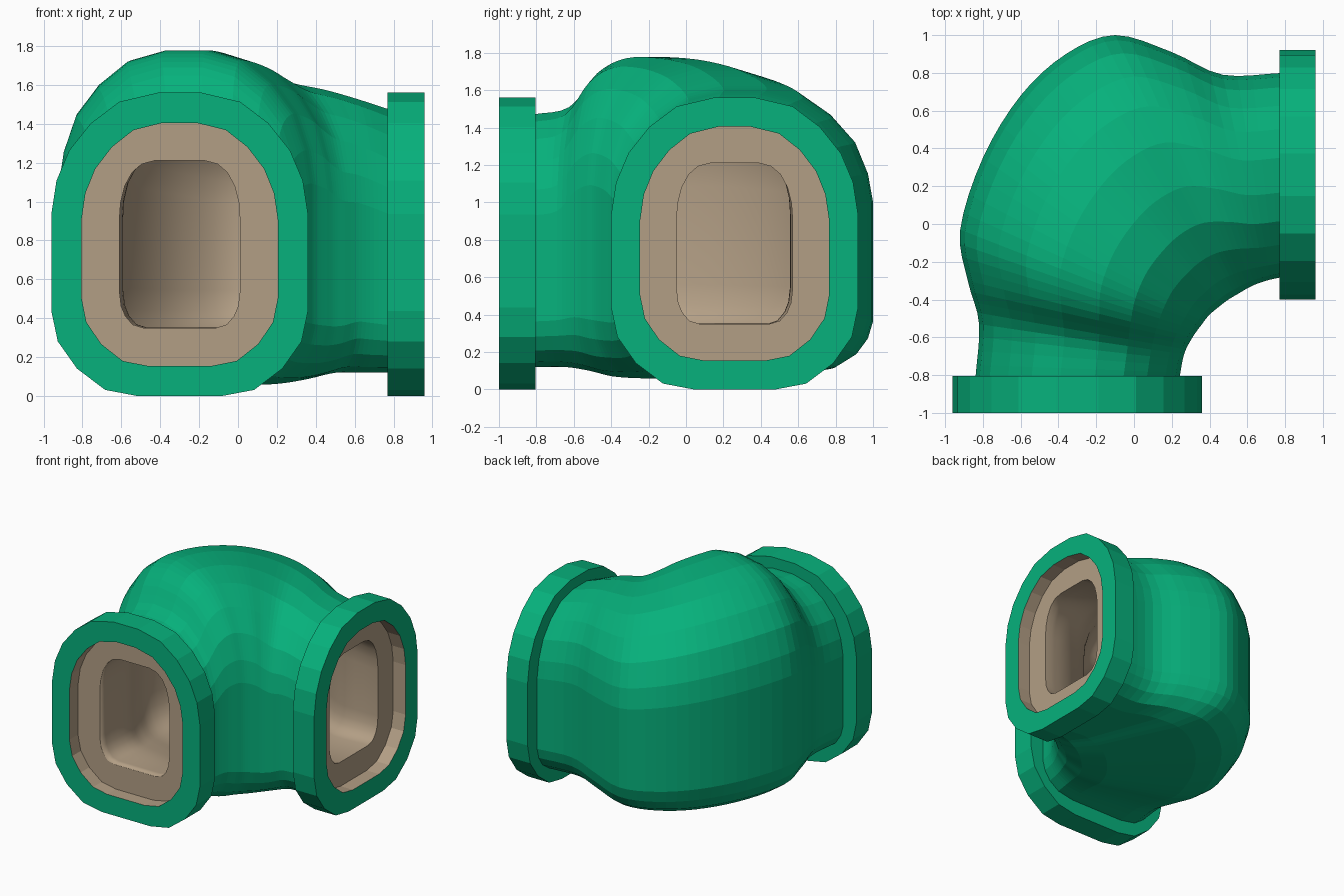
import bpy, bmesh
from mathutils import Vector

cube = bpy.data.objects.get("Cube")
if cube:
    bpy.data.objects.remove(cube, do_unlink=True)


def material(name, colour):
    m = bpy.data.materials.new(name)
    m.use_nodes = True
    m.diffuse_color = (*colour, 1)
    m.node_tree.nodes["Principled BSDF"].inputs["Base Color"].default_value = (*colour, 1)
    return m


GREEN = material("pipe green", (0.002, 0.44, 0.2))
BEIGE = material("lining beige", (0.45, 0.345, 0.235))

# Half outlines from bottom to top: (fraction of half width, fraction of height)
WIDE = [(.33, 0), (.58, .02), (.80, .09), (.95, .18), (1, .28), (1, .60),
        (.96, .71), (.86, .81), (.69, .90), (.47, .97), (.17, 1)]
BODY = [(.45, 0), (.71, .02), (.87, .065), (.96, .12), (1, .18), (1, .60),
        (.96, .70), (.86, .81), (.68, .90), (.45, .97), (.17, 1)]
TIGHT = [(.6, 0), (.78, .02), (.9, .07), (.97, .13), (1, .22), (1, .65),
         (.98, .75), (.91, .85), (.79, .93), (.63, .98), (.42, 1)]


def ring(outer, inner, low, high, shape):
    """Closed upright outline spanning two points of the plan."""
    outer, inner = Vector(outer), Vector(inner)
    mid, half = (outer + inner) / 2, (inner - outer) / 2
    pts = shape + [(-t, h) for t, h in reversed(shape)]
    return [(*(mid + half * t), low + h * (high - low)) for t, h in pts]


def closed_loft(name, rings, is_beige, smooth_beige=False):
    """Skin the rings in order and join the last one to the first."""
    bm = bmesh.new()
    rows = [[bm.verts.new(p) for p in r] for r in rings]
    n = len(rows[0])
    for k, row in enumerate(rows):
        nxt = rows[(k + 1) % len(rows)]
        for j in range(n):
            f = bm.faces.new((row[j], row[(j + 1) % n], nxt[(j + 1) % n], nxt[j]))
            f.material_index = int(is_beige(k))
            f.smooth = smooth_beige and is_beige(k)
    bmesh.ops.recalc_face_normals(bm, faces=bm.faces)
    me = bpy.data.meshes.new(name)
    bm.to_mesh(me)
    bm.free()
    me.materials.append(GREEN)
    me.materials.append(BEIGE)
    ob = bpy.data.objects.new(name, me)
    bpy.context.collection.objects.link(ob)


# End flanges, each with a recessed lining ledge around the bore
def flange(name, place, face, ledge, back):
    def r(depth, half, low, high, shape):
        return ring(place(-half, depth), place(half, depth), low, high, shape)
    rings = [r(back, .36, .30, 1.26, TIGHT),
             r(ledge, .31, .35, 1.21, TIGHT),
             r(ledge, .505, .155, 1.405, WIDE),
             r(face, .505, .155, 1.405, WIDE),
             r(face, .66, 0, 1.56, WIDE),
             r(back, .66, 0, 1.56, WIDE)]
    closed_loft(name, rings, lambda k: k < 3)


flange("front_flange", lambda s, d: (-.30 + s, d), -1, -.89, -.805)
flange("left_flange", lambda s, d: (d, .26 - s), .96, .85, .77)

# Elbow stations: outer x, outer y, inner x, inner y, base height, crown height
STATIONS = [(-.84, -.82, .24, -.82, .12, 1.47), (-.82, -.53, .265, -.69, .12, 1.51),
            (-.88, -.30, .31, -.60, .10, 1.69), (-.92, -.03, .36, -.53, .07, 1.77),
            (-.80, .35, .40, -.48, .06, 1.77), (-.60, .68, .46, -.43, .06, 1.73),
            (-.36, .90, .50, -.40, .07, 1.67), (-.10, 1.0, .55, -.37, .09, 1.61),
            (.20, .91, .62, -.33, .12, 1.575), (.47, .79, .70, -.30, .12, 1.53),
            (.79, .80, .79, -.28, .12, 1.47)]


def spline(stations, steps):
    """Catmull-Rom through the stations."""
    s = [Vector(p) for p in stations]
    s = [2 * s[0] - s[1]] + s + [2 * s[-1] - s[-2]]
    out = []
    for a, b, c, d in zip(s, s[1:], s[2:], s[3:]):
        for i in range(steps):
            t = i / steps
            out.append(b + (c - a) * t / 2 + (2 * a - 5 * b + 4 * c - d) * t ** 2 / 2
                       + (3 * b - a - 3 * c + d) * t ** 3 / 2)
    return out + [s[-2]]


# Green shell outside, beige bore of even wall thickness running back inside
path = spline(STATIONS, 4)
shell = [ring(p[:2], p[2:4], p[4], p[5], BODY) for p in path]
bore = [ring((-.61, -.89), (.01, -.89), .35, 1.21, TIGHT)]
for p in path:
    o, i = Vector(p[:2]), Vector(p[2:4])
    wall = (i - o).normalized() * .23
    bore.append(ring(o + wall, i - wall, p[4] + .23, p[5] - .26, TIGHT))
bore.append(ring((.85, .57), (.85, -.05), .35, 1.21, TIGHT))
count = len(path)
# The two bands joining shell to bore lie hidden inside the flanges
closed_loft("elbow_body", shell + bore[::-1], lambda k: k >= count, True)
